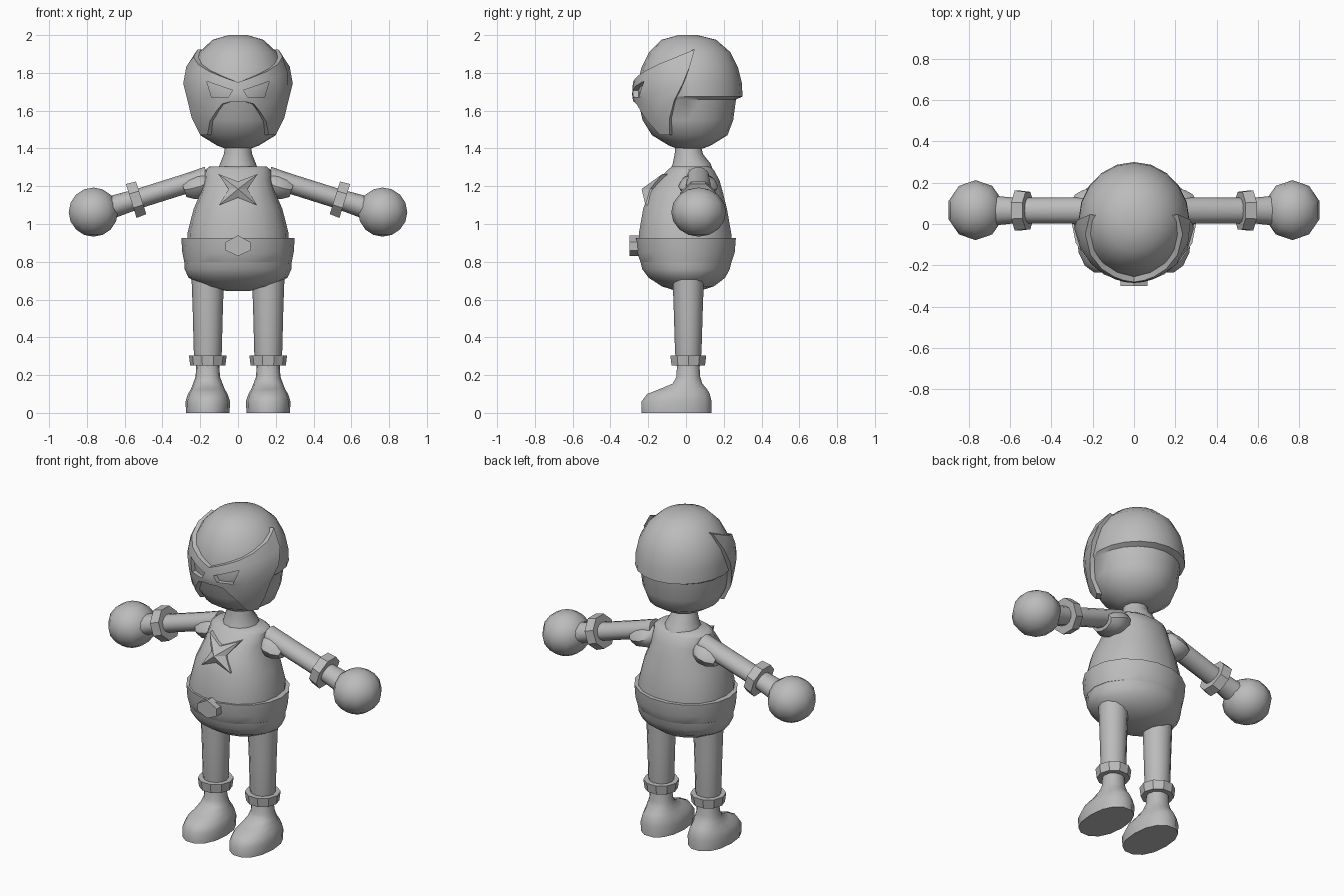
import bpy, bmesh, math
from mathutils import Vector, Matrix

if "Cube" in bpy.data.objects:
    bpy.data.objects.remove(bpy.data.objects["Cube"])

grey = bpy.data.materials.new("plain grey")
grey.diffuse_color = (0.5, 0.5, 0.5, 1)
grey.use_nodes = True
grey.node_tree.nodes["Principled BSDF"].inputs["Base Color"].default_value = grey.diffuse_color


def finish(name, bm, smooth=40):
    bmesh.ops.recalc_face_normals(bm, faces=bm.faces)
    me = bpy.data.meshes.new(name)
    bm.to_mesh(me)
    bm.free()
    ob = bpy.data.objects.new(name, me)
    bpy.context.collection.objects.link(ob)
    me.materials.append(grey)
    if smooth:
        bpy.ops.object.select_all(action='DESELECT')
        ob.select_set(True)
        bpy.context.view_layer.objects.active = ob
        bpy.ops.object.shade_smooth_by_angle(angle=math.radians(smooth))
    return ob


def loft(name, rings, n=16, mat=Matrix(), smooth=40, power=1.0):
    """Rings are (z, centre x, centre y, radius x, radius y); power < 1 is boxier."""
    bm = bmesh.new()
    loops = []
    for z, cx, cy, rx, ry in rings:
        loop = []
        for i in range(n):
            a = math.tau * (i + 0.5 * (n < 10)) / n
            c, s = math.cos(a), math.sin(a)
            p = (cx + rx * math.copysign(abs(c) ** power, c),
                 cy + ry * math.copysign(abs(s) ** power, s), z)
            loop.append(bm.verts.new(mat @ Vector(p)))
        loops.append(loop)
    for a, b in zip(loops, loops[1:]):
        for i in range(n):
            bm.faces.new((a[i], a[(i + 1) % n], b[(i + 1) % n], b[i]))
    bm.faces.new(loops[0])
    bm.faces.new(loops[-1])
    return finish(name, bm, smooth)


def prism(name, pts, y0, y1):
    """Outline in x, z pushed from y0 to y1."""
    bm = bmesh.new()
    f = [bm.verts.new((x, y0, z)) for x, z in pts]
    b = [bm.verts.new((x, y1, z)) for x, z in pts]
    bm.faces.new(f)
    bm.faces.new(b)
    for i in range(len(pts)):
        j = (i + 1) % len(pts)
        bm.faces.new((f[i], f[j], b[j], b[i]))
    return finish(name, bm, 0)


# Head with the hood step at the back
HEAD = [(1.40, 0, .02, .07, .07), (1.415, 0, .02, .11, .11), (1.47, 0, .02, .20, .20),
        (1.55, 0, .01, .235, .24), (1.66, 0, .005, .25, .26), (1.675, 0, .02, .268, .28),
        (1.75, 0, .02, .266, .275), (1.83, 0, .02, .25, .255), (1.91, 0, .02, .205, .215),
        (1.975, 0, .015, .135, .145), (2.0, 0, .01, .05, .05)]
loft("head", HEAD, 20)


# Mask: a sheet wrapped round the face, thickened, with eye openings
def on_head(a, z, off):
    for p, q in zip(HEAD, HEAD[1:]):
        if p[0] <= z <= q[0]:
            t = (z - p[0]) / (q[0] - p[0])
            _, _, cy, rx, ry = [u + (v - u) * t for u, v in zip(p, q)]
            return Vector(((rx + off) * math.sin(a), cy - (ry + off) * math.cos(a), z))


# (lower angle, lower z, upper angle, upper z)
half = [(0, 1.645, 0, 1.75), (10, 1.645, 10, 1.767), (18, 1.635, 20, 1.785),
        (25, 1.60, 34, 1.81), (35, 1.545, 52, 1.845), (46, 1.47, 74, 1.885),
        (62, 1.47, 97, 1.925)]
cols = [(-a, b, -c, d) for a, b, c, d in half[:0:-1]] + half
ROWS = 5
bm = bmesh.new()
layers = []
for off in (-0.012, 0.026):
    layers.append([[bm.verts.new(on_head(math.radians(a + (c - a) * r / ROWS),
                                         b + (d - b) * r / ROWS, off))
                    for r in range(ROWS + 1)] for a, b, c, d in cols])
for g in layers:
    for i in range(len(cols) - 1):
        for r in range(ROWS):
            bm.faces.new((g[i][r], g[i + 1][r], g[i + 1][r + 1], g[i][r + 1]))
inner, outer = layers
for i in range(len(cols) - 1):
    for r in (0, ROWS):
        bm.faces.new((inner[i][r], inner[i + 1][r], outer[i + 1][r], outer[i][r]))
for i in (0, -1):
    for r in range(ROWS):
        bm.faces.new((inner[i][r], inner[i][r + 1], outer[i][r + 1], outer[i][r]))
mask = finish("mask", bm, 35)
for s in (-1, 1):
    cutter = prism("eye_cutter", [(s * x, z) for x, z in
                   ((.165, 1.755), (.03, 1.708), (.05, 1.672), (.14, 1.672))], -.5, -.1)
    cutter.hide_render = True
    cutter.hide_set(True)
    mod = mask.modifiers.new("eye", 'BOOLEAN')
    mod.operation, mod.object, mod.solver = 'DIFFERENCE', cutter, 'EXACT'

# Neck, torso, belt, pelvis
loft("neck", [(1.27, 0, .03, .11, .12), (1.32, 0, .03, .095, .10),
              (1.37, 0, .015, .075, .075), (1.43, 0, .01, .065, .065)], 12)
loft("torso", [(.86, 0, -.005, .27, .25), (.95, 0, -.005, .268, .248),
               (1.08, 0, -.005, .235, .225), (1.16, 0, 0, .20, .20),
               (1.23, 0, .015, .18, .165), (1.285, 0, .025, .175, .125),
               (1.305, 0, .025, .15, .10)], 18, power=.9)
loft("belt", [(.79, 0, 0, .27, .24), (.80, 0, 0, .285, .245), (.85, 0, 0, .295, .262),
              (.925, 0, 0, .30, .268), (.925, 0, 0, .26, .23)], 18, smooth=25)
loft("pelvis", [(.645, 0, .01, .06, .06), (.67, 0, .01, .175, .14),
                (.715, 0, .005, .262, .205), (.76, 0, 0, .282, .235),
                (.81, 0, 0, .284, .247)], 18)
prism("buckle", [(-.065, .905), (0, .94), (.065, .905), (.065, .86), (0, .83), (-.065, .86)],
      -.30, -.24)

# Four-pointed star with a raised centre, lying on the chest
bm = bmesh.new()
tips = [(.105, 1.265, -.125), (0, 1.225, -.175), (-.105, 1.265, -.125), (-.05, 1.185, -.19),
        (-.10, 1.10, -.215), (0, 1.14, -.215), (.10, 1.10, -.215), (.05, 1.185, -.19)]
mid = bm.verts.new((0, -.235, 1.185))
rim = [bm.verts.new((x, y, z)) for x, z, y in tips]
back = [bm.verts.new((x, y + .06, z)) for x, z, y in tips]
for i in range(8):
    j = (i + 1) % 8
    bm.faces.new((mid, rim[i], rim[j]))
    bm.faces.new((rim[i], rim[j], back[j], back[i]))
bm.faces.new(back)
finish("chest_star", bm, 0)

for s, side in ((-1, "right"), (1, "left")):
    # Arm axis runs outward and slightly down from the shoulder
    axis = Vector((s * .57, 0, -.18)).normalized()
    up = axis.cross(Vector((0, 1, 0))) * -s
    m = Matrix((Vector((0, 1, 0)), up, axis)).transposed().to_4x4()
    m.translation = Vector((s * .16, .065, 1.25))

    loft(side + "_arm", [(0, 0, 0, .06, .055), (.12, 0, 0, .064, .052),
                         (.36, 0, 0, .062, .052), (.44, 0, 0, .062, .055),
                         (.54, 0, 0, .072, .06)], 12, m)
    loft(side + "_wrist_band", [(.37, 0, 0, .07, .07), (.37, 0, 0, .098, .098),
                                (.425, 0, 0, .105, .102), (.425, 0, 0, .07, .07)], 8, m, 20)
    loft(side + "_shoulder_pad", [(-.02, 0, .03, .05, .035), (.0, 0, .03, .085, .055),
                                  (.05, 0, .036, .105, .068), (.10, 0, .034, .10, .062),
                                  (.14, 0, .028, .078, .042)], 10, m, 45)
    # Round fist
    bm = bmesh.new()
    bmesh.ops.create_uvsphere(bm, u_segments=10, v_segments=8, radius=1)
    for v in bm.verts:
        v.co = Vector((s * .766 + v.co.x * .137, .067 + v.co.y * .145, 1.063 + v.co.z * .13))
    finish(side + "_fist", bm, 60)

    # Leg, ankle band and shoe
    x = s * .16
    loft(side + "_leg", [(.24, x, .012, .06, .06), (.32, x, .012, .074, .07),
                         (.55, x, .012, .08, .077), (.74, x, .012, .087, .084)], 12)
    loft(side + "_ankle_band", [(.25, x, .012, .06, .06), (.25, x, .012, .093, .093),
                                (.305, x, .012, .10, .10), (.305, x, .012, .06, .06)], 10, smooth=20)
    loft(side + "_shoe", [(0, x, -.05, .115, .19), (.06, x, -.05, .118, .19),
                          (.10, x, -.04, .105, .17), (.125, x, -.015, .09, .13),
                          (.155, x, .008, .078, .08), (.19, x, .012, .065, .065),
                          (.26, x, .012, .06, .06)], 14, smooth=60, power=.9)
